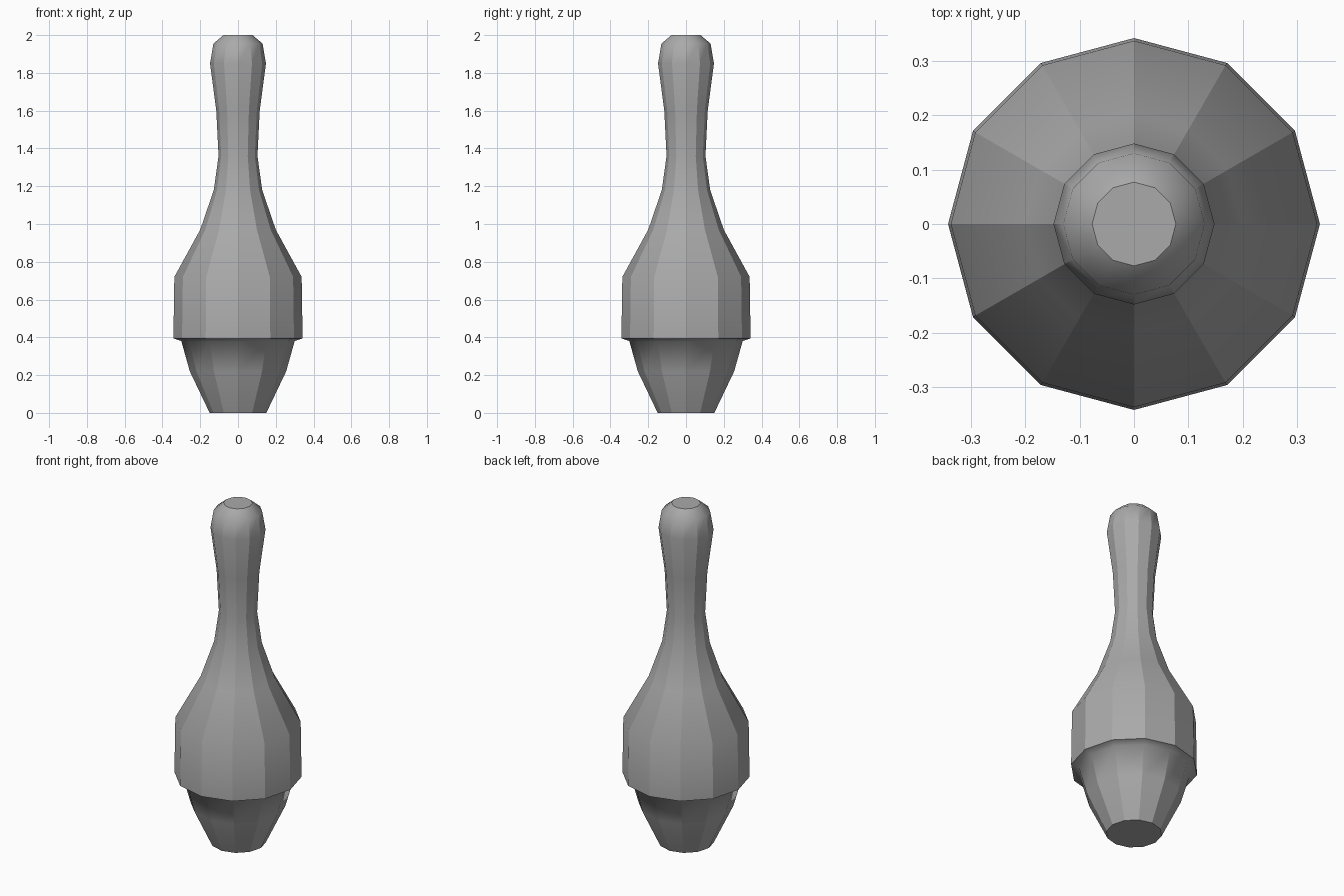
import bpy
import bmesh
from math import cos, sin, tau

cube = bpy.data.objects.get("Cube")
if cube:
    bpy.data.objects.remove(cube, do_unlink=True)

SIDES = 12
# Radius and height, from the foot to the crown
PROFILE = [(0.15, 0), (0.255, 0.22), (0.30, 0.38), (0.342, 0.395),
           (0.337, 0.72), (0.20, 0.97), (0.128, 1.18), (0.103, 1.36),
           (0.115, 1.6), (0.148, 1.85), (0.13, 1.955), (0.077, 2)]
UNDERSIDE = 2
DOME = len(PROFILE) - 2

grey = bpy.data.materials.new("plain grey")
grey.use_nodes = True
colour = (0.4, 0.4, 0.4, 1)
grey.diffuse_color = colour
grey.node_tree.nodes["Principled BSDF"].inputs["Base Color"].default_value = colour

# Turned body: one ring of vertices for each profile point
bm = bmesh.new()
rings = [[bm.verts.new((r * cos(tau * i / SIDES), r * sin(tau * i / SIDES), z))
          for i in range(SIDES)] for r, z in PROFILE]
for low, high in zip(rings, rings[1:]):
    for i in range(SIDES):
        j = (i + 1) % SIDES
        bm.faces.new((low[i], low[j], high[j], high[i]))

# Flat foot and crown
bm.faces.new(rings[0][::-1])
bm.faces.new(rings[-1])

for face in bm.faces:
    face.smooth = True

# Crisp panel edges, blended along the height; rounded underside and dome
for level, ring in enumerate(rings):
    for i in range(SIDES):
        if level in (0, UNDERSIDE + 1, len(rings) - 1):
            bm.edges.get((ring[i], ring[(i + 1) % SIDES])).smooth = False
        if level + 1 < len(rings) and level not in (UNDERSIDE, DOME):
            bm.edges.get((ring[i], rings[level + 1][i])).smooth = False

mesh = bpy.data.meshes.new("pin_body")
bm.to_mesh(mesh)
bm.free()
mesh.materials.append(grey)
pin = bpy.data.objects.new("pin_body", mesh)
bpy.context.collection.objects.link(pin)
